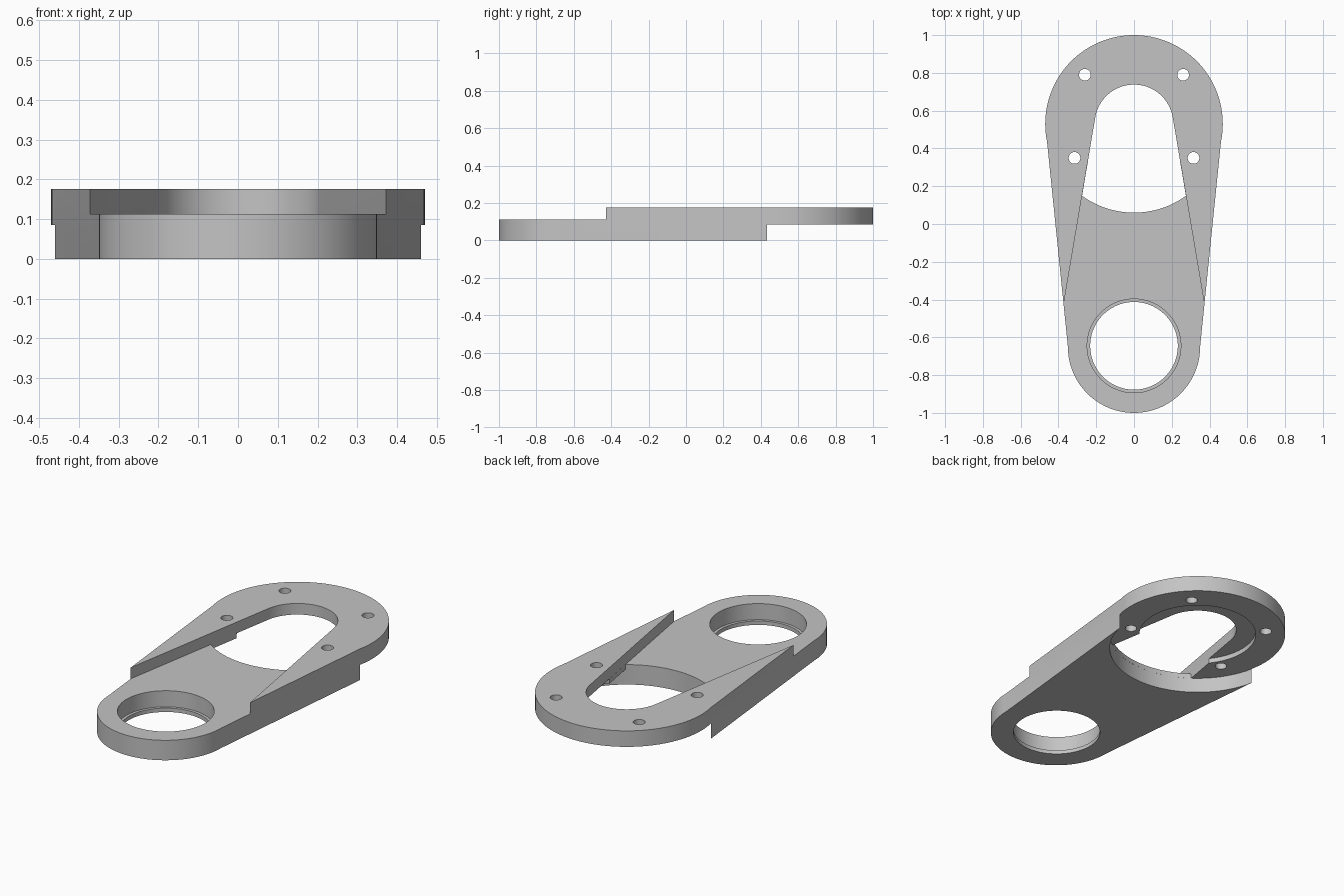
import bpy, bmesh, math

if "Cube" in bpy.data.objects:
    bpy.data.objects.remove(bpy.data.objects["Cube"])

BIG_Y, BIG_R = 0.53, 0.47       # wide end
SMALL_Y, SMALL_R = -0.65, 0.35  # narrow end
TOP, FLOOR, CEILING = 0.1765, 0.113, 0.086
RECESS_R, SLOT_R = 0.4704, 0.208

grey = bpy.data.materials.new("grey metal")
grey.diffuse_color = (0.55, 0.55, 0.55, 1)
grey.use_nodes = True
grey.node_tree.nodes["Principled BSDF"].inputs["Base Color"].default_value = grey.diffuse_color


def arc(cy, r, a0, a1, n):
    """Points on an arc centred on x = 0, angles in radians."""
    return [(r * math.cos(a0 + (a1 - a0) * i / n), cy + r * math.sin(a0 + (a1 - a0) * i / n))
            for i in range(n + 1)]


def prism(name, pts, z0, z1):
    """Extrude a counter-clockwise outline from z0 to z1."""
    bm = bmesh.new()
    face = bm.faces.new([bm.verts.new((x, y, z0)) for x, y in pts])
    out = bmesh.ops.extrude_face_region(bm, geom=[face])
    bmesh.ops.translate(bm, vec=(0, 0, z1 - z0),
                        verts=[v for v in out["geom"] if isinstance(v, bmesh.types.BMVert)])
    # Close the start side if the extrusion consumed it
    rim = [e for e in bm.edges if e.is_boundary]
    if rim:
        bmesh.ops.contextual_create(bm, geom=rim)
    bmesh.ops.recalc_face_normals(bm, faces=bm.faces)
    mesh = bpy.data.meshes.new(name)
    bm.to_mesh(mesh)
    bm.free()
    ob = bpy.data.objects.new(name, mesh)
    bpy.context.collection.objects.link(ob)
    return ob


def disc(name, x, y, r, z0, z1, n=96):
    return prism(name, [(x + px, py) for px, py in arc(y, r, 0, 2 * math.pi, n)[:-1]], z0, z1)


def cut(body, cutter):
    bpy.context.view_layer.objects.active = body
    mod = body.modifiers.new("cut", 'BOOLEAN')
    mod.operation, mod.solver, mod.object = 'DIFFERENCE', 'EXACT', cutter
    bpy.ops.object.modifier_apply(modifier=mod.name)
    bpy.data.objects.remove(cutter)


# Tapered plate: two round ends joined by straight sides
t = 2 * math.atan((BIG_R - SMALL_R) / (BIG_Y - SMALL_Y))
outline = (arc(BIG_Y, BIG_R, -t, math.pi + t, 72)
           + arc(SMALL_Y, SMALL_R, math.pi, 2 * math.pi, 60))
plate = prism("link_plate", outline, 0, TOP)
plate.data.materials.append(grey)

# Slot outline: round at the wide end, flaring towards the narrow end
s = math.atan(0.169)


def slot_points(inset):
    return arc(BIG_Y, SLOT_R - inset, s, math.pi - s, 48)


def flare(y, inset):
    sx, sy = slot_points(inset)[0]
    return sx + (sy - y) * math.tan(s)


# Round recess under the wide end
cut(plate, disc("recess_cutter", 0, BIG_Y, RECESS_R, -0.2, CEILING, 144))

# Counterbore around the slot, from below
cut(plate, disc("counterbore_cutter", 0, BIG_Y, 0.312, 0.02, FLOOR + 0.0006))

# Throat through the wide end, closed by the recess arc
INSET = 0.0005
lo, hi = BIG_Y - RECESS_R, BIG_Y
for _ in range(40):
    mid = (lo + hi) / 2
    if math.hypot(flare(mid, INSET), mid - BIG_Y) > RECESS_R - INSET:
        lo = mid
    else:
        hi = mid
a = math.atan2(lo - BIG_Y, flare(lo, INSET))
throat = slot_points(INSET) + arc(BIG_Y, RECESS_R - INSET, math.pi - a, 2 * math.pi + a, 32)
cut(plate, prism("throat_cutter", throat, 0.04, 0.15))

# Slot through the upper layer, open over the narrow end
w = flare(-1.2, 0)
cut(plate, prism("slot_cutter", slot_points(0) + [(-w, -1.2), (w, -1.2)], FLOOR, 0.4))

# Stepped bearing bore in the narrow end
cut(plate, disc("bore_cutter", 0, -0.645, 0.232, -0.2, 0.4))
cut(plate, disc("bearing_seat_cutter", 0, -0.645, 0.248, 0.022, 0.4))

# Four bolt holes
for side in (-1, 1):
    for x, y in ((0.26, 0.79), (0.315, 0.35)):
        cut(plate, disc("bolt_cutter", side * x, y, 0.031, -0.2, 0.4, 32))

bpy.ops.object.select_all(action='DESELECT')
plate.select_set(True)
bpy.context.view_layer.objects.active = plate
bpy.ops.object.shade_smooth_by_angle(angle=math.radians(30))
